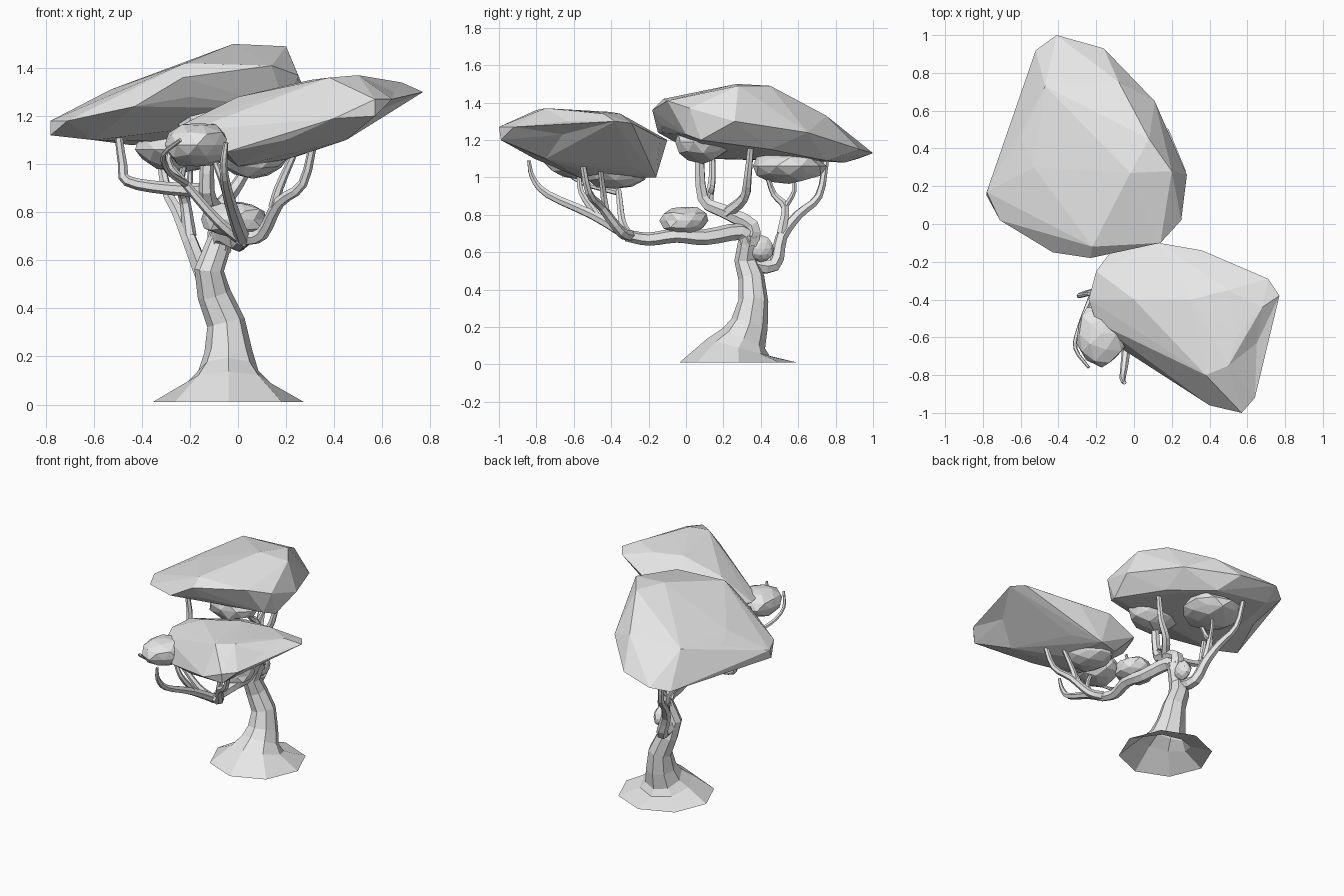
import bpy, bmesh, math, random
from mathutils import Vector

cube = bpy.data.objects.get("Cube")
if cube:
    bpy.data.objects.remove(cube, do_unlink=True)

random.seed(4)

clay = bpy.data.materials.new("light_grey")
clay.use_nodes = True
grey = (0.8, 0.8, 0.8, 1)
clay.diffuse_color = grey
clay.node_tree.nodes["Principled BSDF"].inputs["Base Color"].default_value = grey


def finish(name, bm):
    """Turn a bmesh into a flat shaded object."""
    bmesh.ops.recalc_face_normals(bm, faces=bm.faces[:])
    mesh = bpy.data.meshes.new(name)
    bm.to_mesh(mesh)
    bm.free()
    mesh.materials.append(clay)
    obj = bpy.data.objects.new(name, mesh)
    bpy.context.collection.objects.link(obj)
    return obj


def tube(name, path, sides=6):
    """Sweep a polygon along points given as (x, y, z, radius), open at the start."""
    bm = bmesh.new()
    centres = [Vector(p[:3]) for p in path]
    last = len(path) - 1
    tangent = Vector((0, 0, 1))
    across = Vector((1, 0, 0))
    rings = []
    for i, centre in enumerate(centres):
        ahead = centres[min(i + 1, last)] - centre
        behind = centre - centres[max(i - 1, 0)]
        direction = (ahead.normalized() + behind.normalized()).normalized()
        across.rotate(tangent.rotation_difference(direction))
        tangent = direction
        other = tangent.cross(across)
        ring = []
        for k in range(sides):
            angle = math.tau * k / sides
            offset = across * math.cos(angle) + other * math.sin(angle)
            ring.append(bm.verts.new(centre + offset * path[i][3]))
        rings.append(ring)
    for low, high in zip(rings, rings[1:]):
        for k in range(sides):
            n = (k + 1) % sides
            bm.faces.new((low[k], low[n], high[n], high[k]))
    bm.faces.new(rings[-1])
    return finish(name, bm)


def rounded(path, cuts=3):
    """Bend a path smoothly through its points."""
    pts = [Vector(p) for p in path]
    pts = [pts[0] * 2 - pts[1]] + pts + [pts[-1] * 2 - pts[-2]]
    result = []
    for a, b, c, d in zip(pts, pts[1:], pts[2:], pts[3:]):
        for step in range(cuts):
            t = step / cuts
            bend = (a * 2 - b * 5 + c * 4 - d) * t + (b * 3 - a - c * 3 + d) * t * t
            result.append(b + (c - a + bend) * t / 2)
    return result + [pts[-2]]


def branch(name, start, end, path):
    """A curved limb whose radius tapers evenly from start to end."""
    curve = rounded(path)
    steps = len(curve) - 1
    return tube(name, [(*p, start + (end - start) * i / steps)
                       for i, p in enumerate(curve)])


def canopy(name, rim, crown, underside, dents):
    """A faceted leaf mass wrapped around its points, with edges pushed in."""
    bm = bmesh.new()
    for point in rim + crown + underside:
        bm.verts.new(point)
    result = bmesh.ops.convex_hull(bm, input=bm.verts[:])
    loose = {g for g in result["geom_interior"] + result["geom_unused"]
             if isinstance(g, bmesh.types.BMVert)}
    bmesh.ops.delete(bm, geom=list(loose), context="VERTS")
    for dent in map(Vector, dents):
        edge = min(bm.edges, key=lambda e: (
            (e.verts[0].co + e.verts[1].co) / 2 - dent).length)
        split = bmesh.ops.subdivide_edges(bm, edges=[edge], cuts=1)
        for item in split["geom_inner"]:
            if isinstance(item, bmesh.types.BMVert):
                item.co = dent
        bmesh.ops.triangulate(bm, faces=bm.faces[:])
    return finish(name, bm)


def clump(name, centre, size):
    """A small irregular leaf clump."""
    bm = bmesh.new()
    bmesh.ops.create_icosphere(bm, subdivisions=2, radius=1)
    for v in bm.verts:
        v.co *= random.uniform(0.9, 1.08)
        v.co = Vector(centre) + v.co * Vector(size)
    return finish(name, bm)


# Trunk with a wide flared foot
tube("trunk", [
    (-.04, .28, .01, .315), (-.04, .28, .09, .175), (-.04, .31, .14, .125),
    (-.04, .34, .22, .1), (-.05, .36, .34, .08), (-.1, .35, .46, .07),
    (-.12, .32, .56, .062), (-.09, .33, .64, .055), (-.07, .34, .7, .05),
], sides=8)

# Limb reaching to the front and its branches
branch("front_limb", .05, .032, [
    (-.08, .34, .64), (-.06, .29, .71), (0, .1, .68), (.02, -.05, .69),
    (0, -.2, .67), (.02, -.32, .69)])
branch("front_left_branch", .032, .016, [
    (.02, -.3, .69), (.1, -.35, .71), (.17, -.45, .84),
    (.27, -.52, .92), (.32, -.56, 1.12)])
branch("front_left_twig", .024, .014, [
    (.15, -.43, .82), (.17, -.44, .9), (.24, -.46, 1.06)])
branch("front_outer_branch", .032, .01, [
    (.02, -.31, .69), (-.02, -.5, .8), (-.05, -.74, .91),
    (-.06, -.82, 1), (-.05, -.84, 1.09)])
branch("front_outer_twig", .022, .012, [
    (-.02, -.48, .8), (-.06, -.56, .92), (-.1, -.57, 1.02)])
branch("front_right_branch", .025, .01, [
    (.02, -.3, .68), (-.08, -.34, .76), (-.22, -.36, .92),
    (-.29, -.38, 1.02), (-.24, -.37, 1.14)])
branch("front_right_twig", .016, .008, [
    (-.22, -.37, .92), (-.29, -.55, .97), (-.31, -.66, 1.04),
    (-.24, -.76, 1.1)])

# Upper limb rising beneath the rear canopy
branch("upper_limb", .052, .026, [
    (-.08, .34, .64), (-.08, .35, .74), (-.1, .2, .82), (-.13, .09, .89),
    (-.12, .07, 1.15)])
branch("upper_right_branch", .03, .016, [
    (-.11, .12, .89), (-.3, .12, .9), (-.46, .13, .93),
    (-.48, .14, 1), (-.5, .14, 1.14)])
branch("upper_left_branch", .034, .016, [
    (-.09, .22, .81), (-.02, .31, .89), (.04, .33, 1), (.08, .35, 1.2)])

# Limb at the back and its branches
branch("back_limb", .044, .016, [
    (-.12, .33, .54), (-.14, .47, .53), (-.2, .51, .68), (-.25, .6, .8),
    (-.3, .71, .9), (-.33, .75, 1.1)])
branch("back_twig", .028, .012, [
    (-.2, .51, .7), (-.22, .53, .84), (-.24, .47, .91), (-.22, .43, 1.02)])
branch("back_inner_twig", .016, .01, [
    (-.22, .53, .84), (-.2, .58, .93), (-.2, .57, 1.02)])

# Large leaf masses
canopy(
    "rear_canopy",
    rim=[(-.78, .17, 1.18), (-.78, .15, 1.12), (-.71, .02, 1.18),
         (-.43, -.15, 1.24), (-.23, -.18, 1.36), (.14, -.1, 1.41),
         (.25, .02, 1.37), (.28, .26, 1.3), (.11, .65, 1.24),
         (-.16, .93, 1.15), (-.41, 1, 1.13), (-.52, .92, 1.1)],
    crown=[(-.02, .27, 1.5), (.2, .28, 1.49), (.08, .45, 1.49),
           (-.08, .75, 1.33), (-.22, -.12, 1.42), (-.53, .3, 1.31),
           (-.47, .73, 1.32), (-.6, .45, 1.27)],
    underside=[(-.6, .1, 1.1), (-.1, 0, 1.2), (.1, .2, 1.17),
               (-.1, .75, 1.09), (-.45, .85, 1.08), (.1, .45, 1.15),
               (-.2, -.13, 1.28), (.2, 0, 1.23), (.24, .08, 1.2)],
    dents=[(-.62, .52, 1.13)])
canopy(
    "front_canopy",
    rim=[(.13, -.1, 1.2), (.36, -.14, 1.21), (.71, -.29, 1.29),
         (.77, -.38, 1.3), (.64, -.92, 1.27), (.57, -1, 1.27),
         (.57, -.99, 1.2), (.4, -.96, 1.19), (-.05, -.67, 1.05),
         (-.2, -.52, 1.14), (-.24, -.4, 1.16), (-.2, -.25, 1.18),
         (-.11, -.13, 1.12)],
    crown=[(.38, -.8, 1.36), (.5, -.75, 1.37), (.54, -.6, 1.36),
           (.3, -.4, 1.35), (.5, -.35, 1.34), (.68, -.44, 1.34),
           (0, -.4, 1.28)],
    underside=[(.45, -.75, 1.1), (.2, -.81, 1.1), (.3, -.3, 1.06),
               (0, -.55, .99), (0, -.2, 1), (.15, -.16, 1), (.2, -.5, 1.02)],
    dents=[(.65, -.63, 1.3), (.6, -.66, 1.23)])

# Small leaf clumps
clump("front_clump", (-.17, -.58, 1.08), (.14, .17, .095))
clump("under_clump", (.06, -.38, 1.03), (.15, .18, .09))
clump("limb_clump", (-.01, -.01, .77), (.14, .13, .08))
clump("rear_clump", (-.23, .55, 1.06), (.2, .2, .09))
clump("inner_clump", (-.1, .09, 1.19), (.18, .15, .11))
clump("trunk_clump", (-.09, .4, .62), (.05, .07, .07))
